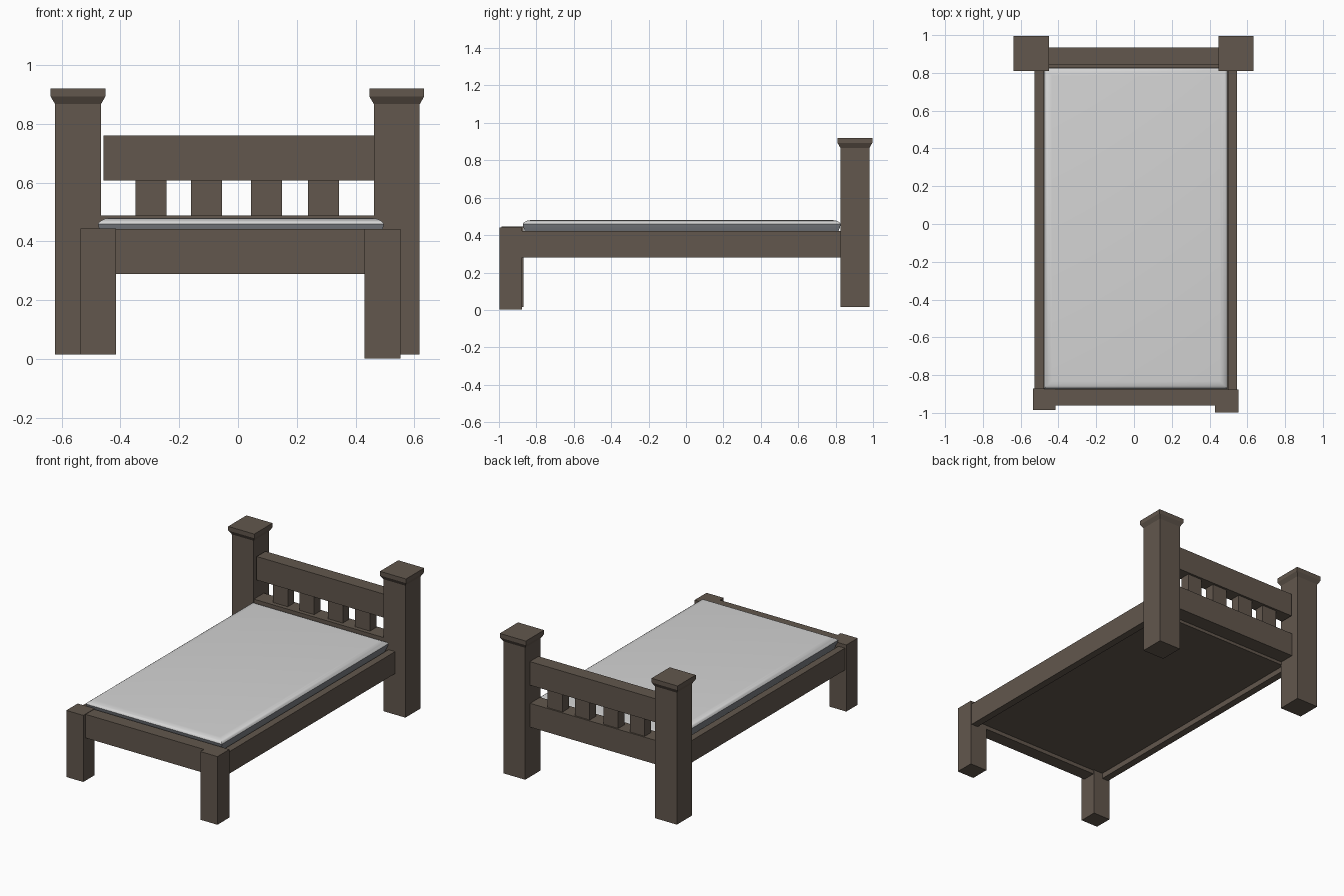
import bpy, bmesh

if "Cube" in bpy.data.objects:
    bpy.data.objects.remove(bpy.data.objects["Cube"])


def material(name, rgb):
    m = bpy.data.materials.new(name)
    m.diffuse_color = (*rgb, 1)
    m.use_nodes = True
    m.node_tree.nodes["Principled BSDF"].inputs["Base Color"].default_value = m.diffuse_color
    return m


wood = material("dark_wood", (0.122, 0.095, 0.074))
fabric = material("white_fabric", (0.66, 0.66, 0.66))
grey = material("grey_fabric", (0.20, 0.21, 0.23))


def loft(name, cx, cy, rings, mats):
    """Stack rectangular rings (half_x, half_y, z) into a closed solid."""
    bm = bmesh.new()
    loops = [[bm.verts.new((cx + sx * hx, cy + sy * hy, z))
              for sx, sy in ((-1, -1), (1, -1), (1, 1), (-1, 1))]
             for hx, hy, z in rings]
    bm.faces.new(loops[0][::-1])
    bm.faces.new(loops[-1])
    for a, b in zip(loops, loops[1:]):
        for i in range(4):
            j = (i + 1) % 4
            bm.faces.new((a[i], a[j], b[j], b[i]))
    bmesh.ops.recalc_face_normals(bm, faces=bm.faces)
    me = bpy.data.meshes.new(name)
    bm.to_mesh(me)
    bm.free()
    for m in mats:
        me.materials.append(m)
    ob = bpy.data.objects.new(name, me)
    bpy.context.collection.objects.link(ob)
    return ob


def box(name, x0, x1, y0, y1, z0, z1):
    hx, hy = (x1 - x0) / 2, (y1 - y0) / 2
    return loft(name, (x0 + x1) / 2, (y0 + y1) / 2,
                [(hx, hy, z0), (hx, hy, z1)], [wood])


# Tall head posts with flared square caps
for side, cx in (("left", -0.544), ("right", 0.54)):
    loft("head_post_" + side, cx, 0.903,
         [(0.078, 0.078, 0.015), (0.078, 0.078, 0.867),
          (0.093, 0.093, 0.893), (0.093, 0.093, 0.92)], [wood])

# Short foot posts
box("foot_post_left", -0.536, -0.415, -0.986, -0.87, 0.015, 0.445)
box("foot_post_right", 0.43, 0.552, -0.998, -0.876, 0.002, 0.442)

# Rails
box("foot_rail", -0.42, 0.435, -0.961, -0.876, 0.29, 0.442)
box("side_rail_left", -0.526, -0.48, -0.875, 0.828, 0.28, 0.422)
box("side_rail_right", 0.498, 0.545, -0.88, 0.828, 0.28, 0.422)
box("head_rail_upper", -0.458, 0.465, 0.845, 0.934, 0.608, 0.76)
box("head_rail_lower", -0.467, 0.465, 0.828, 0.93, 0.335, 0.489)

# Headboard slats
for i, x in enumerate((-0.296, -0.107, 0.097, 0.291)):
    box(f"head_slat_{i + 1}", x - 0.053, x + 0.053, 0.855, 0.92, 0.48, 0.615)

# Board under the mattress
box("bed_base", -0.485, 0.503, -0.88, 0.83, 0.315, 0.405)

# Mattress with rounded edges: grey below, white above
hx, hy = 0.486, 0.85
profile = [(0.018, 0.40), (0.010, 0.425), (0.003, 0.445), (0.0, 0.459),
           (0.004, 0.466), (0.014, 0.473), (0.026, 0.478), (0.042, 0.480)]
mattress = loft("mattress", 0.010, -0.023,
                [(hx - d, hy - d, z) for d, z in profile], [fabric, grey])
for p in mattress.data.polygons:
    p.material_index = 1 if p.center.z < 0.46 else 0

# Smooth the rounded edge while keeping the corners crisp
bpy.context.view_layer.objects.active = mattress
mattress.select_set(True)
bpy.ops.object.shade_smooth_by_angle(angle=0.7)
